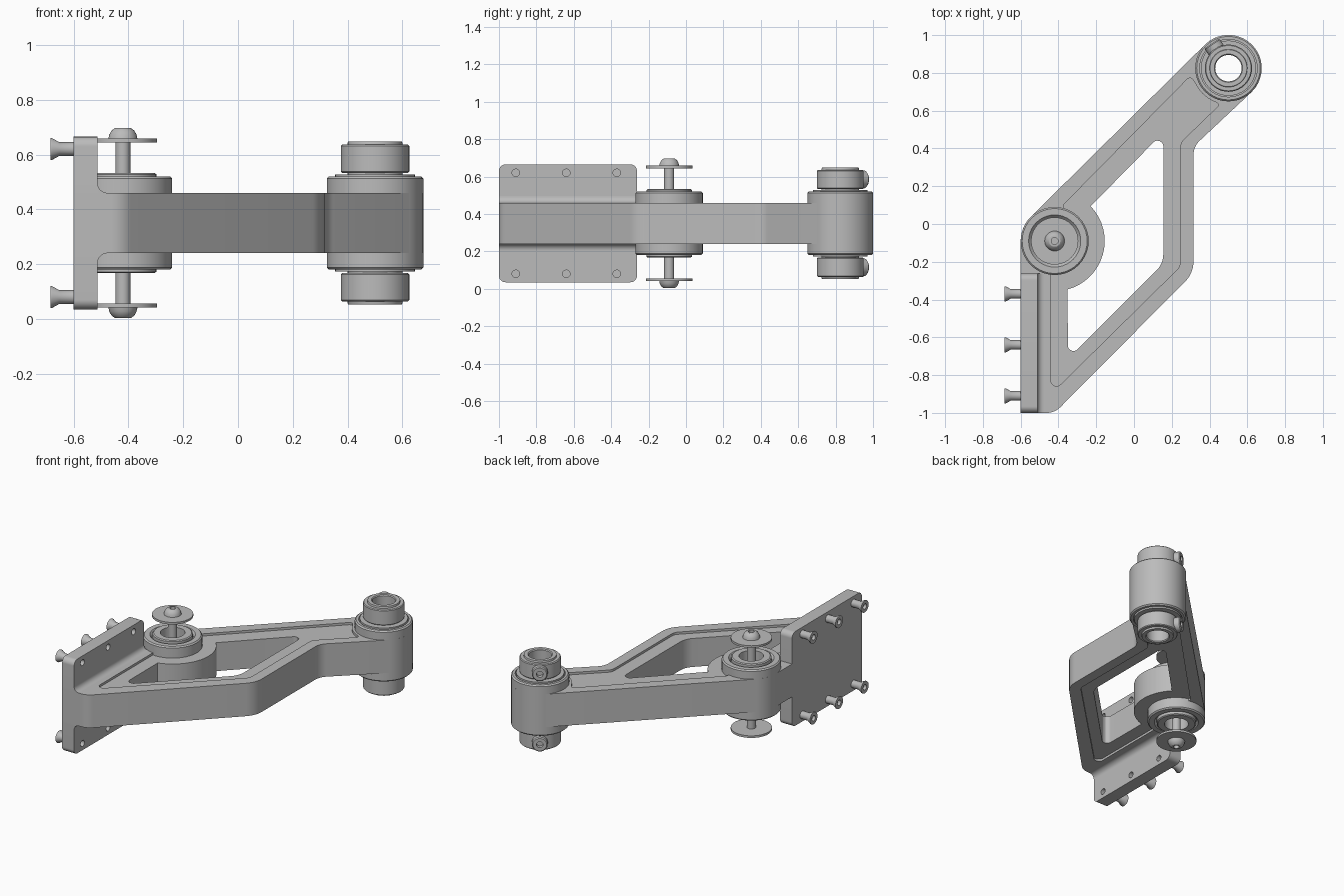
import bpy, bmesh
from math import sin, cos, tan, pi, radians
from mathutils import Matrix, Vector

cube = bpy.data.objects.get("Cube")
if cube:
    bpy.data.objects.remove(cube)

steel = bpy.data.materials.new("satin grey")
GREY = (0.5, 0.5, 0.5, 1)
steel.diffuse_color = GREY
steel.use_nodes = True
steel.node_tree.nodes["Principled BSDF"].inputs["Base Color"].default_value = GREY

MID = 0.35
PIVOT, TIP = (-0.42, -0.09), (0.5, 0.825)
PIVOT_R, TIP_R = 0.18, 0.176


def finish(name, bm, matrix=Matrix()):
    """Clean the mesh, place it and shade it."""
    bmesh.ops.remove_doubles(bm, verts=bm.verts, dist=1e-5)
    bmesh.ops.transform(bm, matrix=matrix, verts=bm.verts)
    bmesh.ops.recalc_face_normals(bm, faces=bm.faces)
    mesh = bpy.data.meshes.new(name)
    bm.to_mesh(mesh)
    bm.free()
    mesh.materials.append(steel)
    obj = bpy.data.objects.new(name, mesh)
    bpy.context.collection.objects.link(obj)
    bpy.ops.object.select_all(action='DESELECT')
    obj.select_set(True)
    bpy.context.view_layer.objects.active = obj
    bpy.ops.object.shade_smooth_by_angle(angle=radians(30))


def lathe(name, profile, base, axis=(0, 0, 1), sides=40):
    """Turn a (radius, height) profile; tubes are closed, solids start on the axis."""
    bm = bmesh.new()
    rings = [[bm.verts.new((r * cos(2 * pi * i / sides), r * sin(2 * pi * i / sides), z))
              for i in range(sides)] for r, z in profile]
    pairs = list(zip(rings, rings[1:]))
    if profile[0][0] > 0:
        pairs.append((rings[-1], rings[0]))
    for a, b in pairs:
        for i in range(sides):
            j = (i + 1) % sides
            bm.faces.new((a[i], a[j], b[j], b[i]))
    turn = Vector((0, 0, 1)).rotation_difference(Vector(axis)).to_matrix().to_4x4()
    finish(name, bm, Matrix.Translation(base) @ turn)


def arc(centre, r, start, end, steps=16):
    angles = [radians(start + (end - start) * i / steps) for i in range(steps + 1)]
    return [(centre[0] + r * cos(a), centre[1] + r * sin(a)) for a in angles]


def circle(centre, r):
    return arc(centre, r, 0, 350, 35)


def rounded(points):
    """Replace each (x, y, radius) corner with a fillet."""
    out = []
    for i, p in enumerate(points):
        if len(p) == 2:
            out.append(p)
            continue
        c, r = Vector(p[:2]), p[2]
        u = (Vector(points[i - 1][:2]) - c).normalized()
        v = (Vector(points[(i + 1) % len(points)][:2]) - c).normalized()
        half = u.angle(v) / 2
        reach = r / tan(half)
        centre = c + (u + v).normalized() * r / sin(half)
        a, b = c + u * reach - centre, c + v * reach - centre
        for k in range(9):
            d = a.lerp(b, k / 8).normalized() * r
            out.append(tuple(centre + d))
    return out


def prism(name, loops, low, high, matrix=Matrix()):
    """Extrude an outline with holes between two heights."""
    curve = bpy.data.curves.new(name + " outline", 'CURVE')
    curve.dimensions, curve.fill_mode = '2D', 'BOTH'
    curve.extrude = (high - low) / 2
    for loop in loops:
        spline = curve.splines.new('POLY')
        spline.points.add(len(loop) - 1)
        for point, (x, y) in zip(spline.points, loop):
            point.co = (x, y, 0, 1)
        spline.use_cyclic_u = True
    temp = bpy.data.objects.new(name + " helper", curve)
    bpy.context.collection.objects.link(temp)
    deps = bpy.context.evaluated_depsgraph_get()
    mesh = bpy.data.meshes.new_from_object(temp.evaluated_get(deps))
    bm = bmesh.new()
    bm.from_mesh(mesh)
    bpy.data.objects.remove(temp)
    bpy.data.curves.remove(curve)
    bpy.data.meshes.remove(mesh)
    finish(name, bm, matrix @ Matrix.Translation((0, 0, (low + high) / 2)))


# Arm: web with the large opening, plus a raised rim on both faces
outline = rounded([(-0.6, -1), (-0.42, -1, 0.1), (0.315, -0.26, 0.15), (0.315, 0.41, 0.1)]
                  + arc(TIP, TIP_R, -45, 135) + arc(PIVOT, PIVOT_R, 135, 180))
opening = rounded([(-0.35, -0.715, 0.03), (0.155, -0.21, 0.12), (0.155, 0.485, 0.03)]
                  + arc(PIVOT, 0.265, 44, -75))
pocket = rounded([(-0.44, -0.9, 0.03), (0.245, -0.225, 0.06), (0.245, 0.43, 0.06),
                  (0.46, 0.638, 0.015)] + arc(TIP, 0.192, 250, 209)
                 + [(0.3, 0.785, 0.02), (-0.375, 0.1, 0.015)] + arc(PIVOT, 0.15, 70, 262))
tip_bore, pivot_bore = circle(TIP, 0.12), circle(PIVOT, 0.12)
prism("arm_web", [outline, opening, tip_bore, pivot_bore], 0.255, 0.445)
prism("arm_rim_upper", [outline, pocket, tip_bore], 0.445, 0.46)
prism("arm_rim_lower", [outline, pocket, tip_bore], 0.24, 0.255)

# Mounting plate, standing in the YZ plane
SCREW_Y, SCREW_Z = (-0.91, -0.64, -0.37), (0.08, 0.62)
upright = Matrix(((0, 0, 1, 0), (1, 0, 0, 0), (0, 1, 0, 0), (0, 0, 0, 1)))
corners = [(-1, 0.035), (-0.262, 0.035), (-0.262, 0.665), (-1, 0.665)]
plate = rounded([(y, z, 0.035) for y, z in corners])
holes = [circle((y, z), 0.02) for y in SCREW_Y for z in SCREW_Z]
prism("mounting_plate", [plate] + holes, -0.6, -0.512, upright)

# Fillets between plate and arm
along_y = Matrix(((1, 0, 0, 0), (0, 0, 1, 0), (0, 1, 0, 0), (0, 0, 0, 1)))
for label, z, s in (("upper", 0.46, 1), ("lower", 0.24, -1)):
    curve = arc((-0.477, z + s * 0.035), 0.035, 180, 180 + s * 90, 8)
    prism(f"plate_fillet_{label}", [[(-0.52, z - s * 0.01), (-0.52, z + s * 0.035)] + curve
                                    + [(-0.477, z - s * 0.01)]], -1, -0.262, along_y)

# Countersunk plate screws with a drive socket
for y in SCREW_Y:
    for z in SCREW_Z:
        lathe("plate_screw", [(0, 0.02), (0.018, 0.02), (0.018, 0), (0.04, 0), (0.04, 0.006),
                              (0.025, 0.033), (0.025, 0.088), (0, 0.088)],
              (-0.685, y, z), (1, 0, 0), 24)


def sleeve(name, centre, half):
    """Tube symmetric about the middle height, from its upper-half profile."""
    lathe(name, half + [(r, -z) for r, z in reversed(half)], (*centre, MID))


# Hub bodies with recessed bearings
sleeve("pivot_hub", PIVOT, [(0.125, 0.155), (0.138, 0.17), (0.172, 0.17), (PIVOT_R, 0.162)])
sleeve("pivot_bearing", PIVOT, [(0.075, 0.183), (0.115, 0.183), (0.122, 0.178),
                                (0.122, 0.155), (0.126, 0.15)])
sleeve("tip_hub", TIP, [(0.12, 0.158), (0.152, 0.158), (0.152, 0.17),
                        (0.168, 0.17), (TIP_R, 0.162)])
sleeve("tip_bearing", TIP, [(0.09, 0.177), (0.146, 0.177), (0.146, 0.15)])
sleeve("tip_shaft", TIP, [(0.07, 0.292), (0.075, 0.298), (0.098, 0.298), (0.1, 0.292)])

# Pivot pin through the hub
lathe("pivot_pin", [(0, -0.31), (0.027, -0.31), (0.027, 0.31), (0, 0.31)], (*PIVOT, MID), sides=24)

radial = Vector((-0.56, 0.83, 0)).normalized()
for label, s in (("upper", 1), ("lower", -1)):
    up = (0, 0, s)
    # Washer and domed bolt head
    lathe(f"pivot_washer_{label}", [(0.02, 0.294), (0.125, 0.294), (0.125, 0.308),
                                    (0.02, 0.308)], (*PIVOT, MID), up)
    lathe(f"pivot_bolt_head_{label}", [(0, 0.325), (0.018, 0.325), (0.018, 0.347), (0.03, 0.346),
                                       (0.042, 0.337), (0.05, 0.322), (0.053, 0.308), (0, 0.308)],
          (*PIVOT, MID), up, 32)
    # Shaft collar and its clamp screw
    lathe(f"shaft_collar_{label}", [(0.098, 0.183), (0.12, 0.183), (0.125, 0.188), (0.125, 0.281),
                                    (0.12, 0.286), (0.098, 0.286)], (*TIP, MID), up)
    spot = Vector((*TIP, MID + s * 0.235)) + radial * 0.105
    lathe(f"collar_screw_{label}", [(0, 0.025), (0.02, 0.025), (0.02, 0.052), (0.042, 0.052),
                                    (0.048, 0.046), (0.048, 0), (0, 0)], spot, radial, 24)
